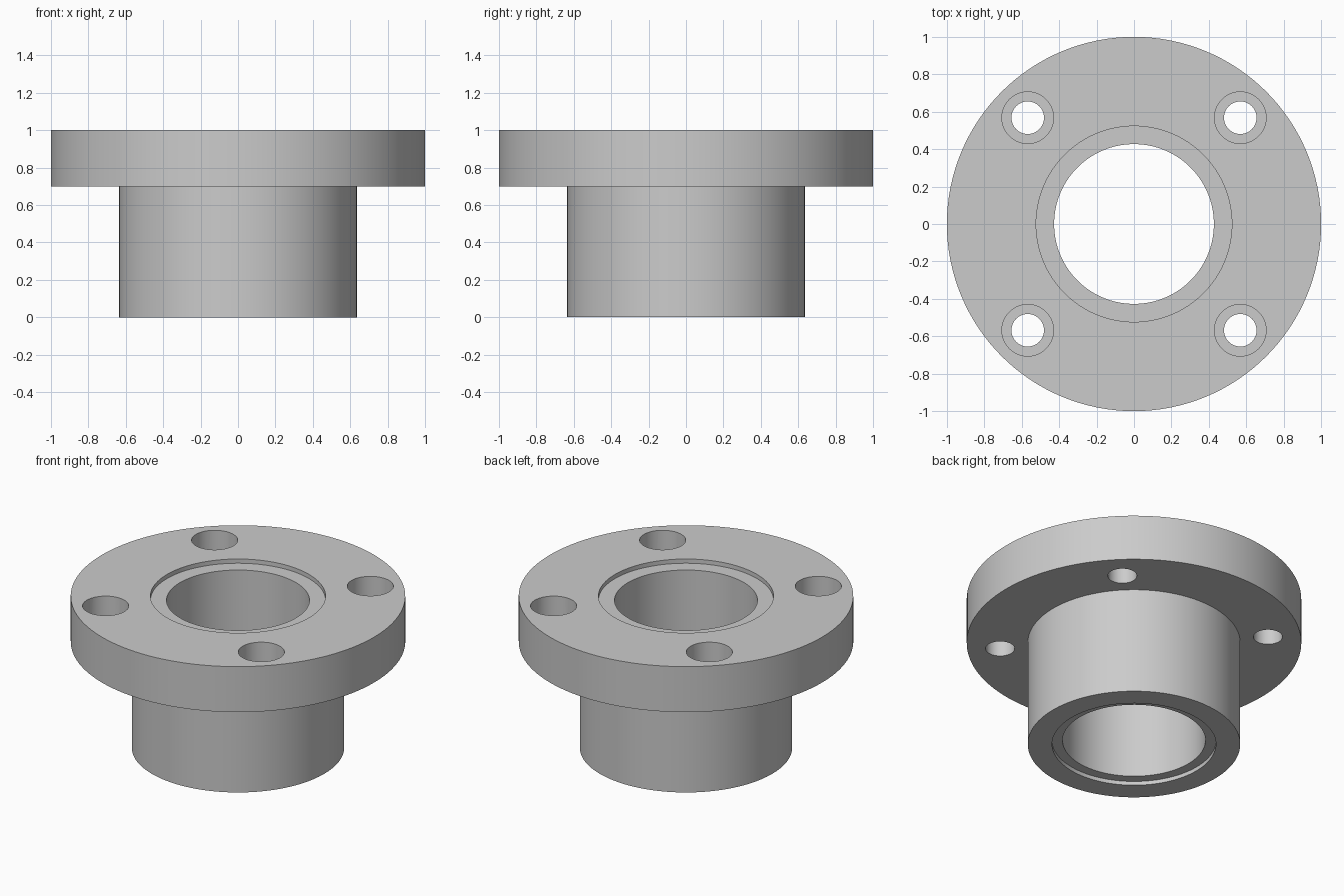
import bpy, bmesh, math
from mathutils import Matrix, Vector

if "Cube" in bpy.data.objects:
    bpy.data.objects.remove(bpy.data.objects["Cube"])


def lathe(name, profile, segments, offset=(0, 0)):
    """Spin a closed (radius, z) profile around z; points on the axis are merged."""
    bm = bmesh.new()
    verts = [bm.verts.new((r, 0, z)) for r, z in profile]
    edges = [bm.edges.new((verts[i], verts[(i + 1) % len(verts)])) for i in range(len(verts))]
    bmesh.ops.spin(bm, geom=verts + edges, cent=(0, 0, 0), axis=(0, 0, 1),
                   angle=math.tau, steps=segments, use_duplicate=False)
    bmesh.ops.remove_doubles(bm, verts=bm.verts[:], dist=1e-5)
    axis_edges = [e for e in bm.edges if not e.link_faces]
    bmesh.ops.delete(bm, geom=axis_edges, context='EDGES')
    bmesh.ops.recalc_face_normals(bm, faces=bm.faces[:])
    bmesh.ops.transform(bm, matrix=Matrix.Translation(Vector((*offset, 0))), verts=bm.verts[:])
    mesh = bpy.data.meshes.new(name)
    bm.to_mesh(mesh)
    bm.free()
    obj = bpy.data.objects.new(name, mesh)
    bpy.context.collection.objects.link(obj)
    return obj


# Flange and hub in one turned section, with a shallow recess at each end of the bore
BORE = 0.427
flange = lathe("flanged_bushing", [
    (0.49, 0), (0.635, 0), (0.635, 0.70), (1.0, 0.70), (1.0, 1.0),
    (0.523, 1.0), (0.523, 0.972), (BORE, 0.972), (BORE, 0.026), (0.49, 0.026),
], 128)

# Four counterbored bolt holes
cutters = []
for sx in (-1, 1):
    for sy in (-1, 1):
        cutter = lathe("bolt_hole_cutter", [
            (0, 0.6), (0.087, 0.6), (0.087, 0.82), (0.138, 0.82), (0.138, 1.1), (0, 1.1),
        ], 48, (sx * 0.568, sy * 0.568))
        cutter.hide_render = True
        cutters.append(cutter)

bpy.context.view_layer.objects.active = flange
flange.select_set(True)
for cutter in cutters:
    mod = flange.modifiers.new("bolt_hole", 'BOOLEAN')
    mod.operation = 'DIFFERENCE'
    mod.solver = 'EXACT'
    mod.object = cutter
    bpy.ops.object.modifier_apply(modifier=mod.name)
for cutter in cutters:
    bpy.data.objects.remove(cutter)

# Smooth round walls, sharp rims
bpy.ops.object.shade_smooth_by_angle(angle=math.radians(30))
